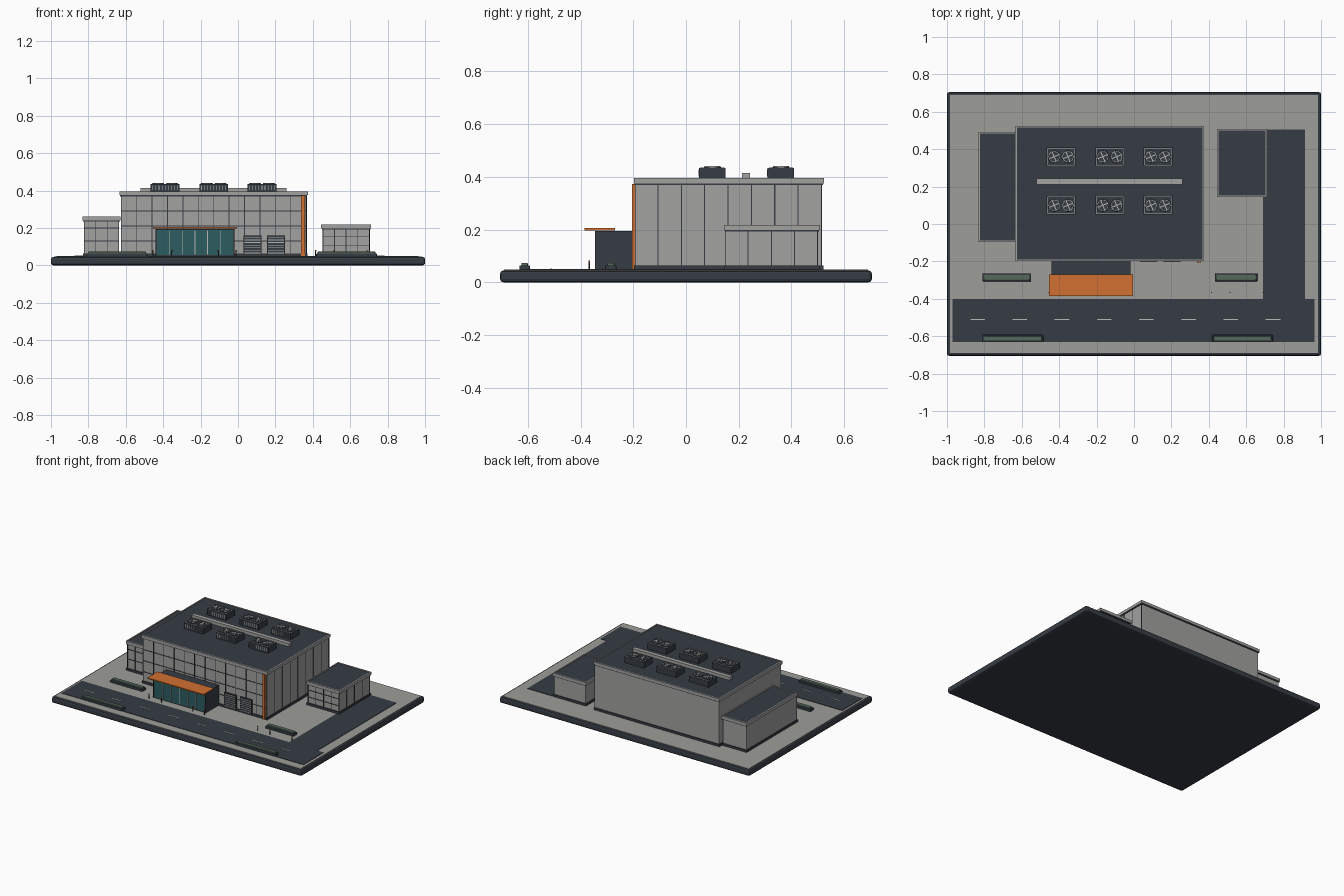
import bpy, bmesh, math
from mathutils import Matrix, Vector

if "Cube" in bpy.data.objects:
    bpy.data.objects.remove(bpy.data.objects["Cube"])


def colour(name, r, g, b):
    m = bpy.data.materials.new(name)
    m.diffuse_color = (r, g, b, 1)
    m.use_nodes = True
    m.node_tree.nodes["Principled BSDF"].inputs["Base Color"].default_value = m.diffuse_color
    return m


DARK = colour("charcoal", 0.037, 0.045, 0.058)
PAVE = colour("paving grey", 0.34, 0.34, 0.32)
WALL = colour("wall grey", 0.36, 0.36, 0.355)
LIGHT = colour("pale metal", 0.5, 0.5, 0.47)
ORANGE = colour("orange", 0.65, 0.16, 0.03)
GLASS = colour("teal glass", 0.025, 0.11, 0.12)
GREEN = colour("hedge green", 0.09, 0.14, 0.105)


def boxes(name, mat, items, bevel=0):
    """One object made of boxes given as (x0, x1, y0, y1, z0, z1)."""
    bm = bmesh.new()
    for x0, x1, y0, y1, z0, z1 in items:
        size = Matrix.Diagonal((x1 - x0, y1 - y0, z1 - z0, 1))
        place = Matrix.Translation(((x0 + x1) / 2, (y0 + y1) / 2, (z0 + z1) / 2))
        bmesh.ops.create_cube(bm, size=1, matrix=place @ size)
    ob = finish(name, mat, bm)
    if bevel:
        mod = ob.modifiers.new("bevel", "BEVEL")
        mod.width, mod.segments = bevel, 2
    return ob


def finish(name, mat, bm):
    me = bpy.data.meshes.new(name)
    bm.to_mesh(me)
    bm.free()
    me.materials.append(mat)
    ob = bpy.data.objects.new(name, me)
    bpy.context.collection.objects.link(ob)
    return ob


def rim(x0, x1, y0, y1, z0, z1, t):
    """Four boxes forming a rectangular frame of thickness t."""
    return [(x0, x1, y0, y0 + t, z0, z1), (x0, x1, y1 - t, y1, z0, z1),
            (x0, x0 + t, y0 + t, y1 - t, z0, z1), (x1 - t, x1, y0 + t, y1 - t, z0, z1)]


# Ground: plinth, paving, road and markings
boxes("base_plinth", DARK, [(-1, 1, -0.705, 0.705, 0, 0.045)], 0.012)
boxes("paving", PAVE, [(-0.985, 0.985, -0.69, 0.69, 0.04, 0.048)])
boxes("road", DARK, [(-0.97, 0.965, -0.63, -0.40, 0.045, 0.051),
                     (0.69, 0.915, -0.40, 0.505, 0.045, 0.051)])
boxes("road_dashes", LIGHT, [(-0.875 + 0.2256 * i, -0.797 + 0.2256 * i, -0.514, -0.508, 0.05, 0.0525)
                             for i in range(8)])


def building(name, x0, x1, y0, y1, top, nx, ny, levels):
    """Walls, dark footing, coping, roof, and seams on the front and right."""
    eave = top - 0.02
    boxes(name + "_walls", WALL, [(x0 + 0.004, x1 - 0.004, y0 + 0.004, y1 - 0.004, 0.045, eave)])
    boxes(name + "_footing", DARK, [(x0 - 0.002, x1 + 0.002, y0 - 0.002, y1 + 0.002, 0.045, 0.064)])
    boxes(name + "_eave_line", DARK, [(x0, x1, y0, y1, eave - 0.006, eave)])
    boxes(name + "_coping", WALL, rim(x0 - 0.003, x1 + 0.003, y0 - 0.003, y1 + 0.003, eave, top, 0.008))
    boxes(name + "_roof", DARK, [(x0 + 0.004, x1 - 0.004, y0 + 0.004, y1 - 0.004, eave, top - 0.004)])
    s = 0.002
    seams = []
    for i in range(nx + 1):
        x = x0 + 0.006 + (x1 - x0 - 0.012) * i / nx
        seams.append((x - s, x + s, y0 + 0.001, y0 + 0.006, 0.05, eave))
    for z in levels:
        seams.append((x0 + 0.004, x1 - 0.004, y0 + 0.001, y0 + 0.006, z - s, z + s))
    for i in range(1, ny + 1):
        y = y0 + (y1 - y0 - 0.006) * i / ny
        seams.append((x1 - 0.006, x1 - 0.001, y - s, y + s, 0.05, eave))
    boxes(name + "_seams", DARK, seams)


building("main_hall", -0.63, 0.37, -0.195, 0.52, 0.395, 12, 8, (0.13, 0.21, 0.29))
building("left_wing", -0.828, -0.632, -0.092, 0.49, 0.26, 3, 0, (0.13, 0.2))
building("right_annex", 0.448, 0.708, 0.148, 0.505, 0.218, 4, 4, (0.105, 0.155))

# Entrance block with glazed front and canopy
boxes("entrance_block", DARK, [(-0.44, -0.02, -0.336, -0.19, 0.048, 0.195)])
boxes("entrance_glass", GLASS, [(-0.434, -0.026, -0.341, -0.33, 0.056, 0.19)])
boxes("entrance_mullions", LIGHT, [(-0.432 + 0.0673 * i - 0.002, -0.432 + 0.0673 * i + 0.002,
                                    -0.345, -0.335, 0.056, 0.19) for i in range(1, 6)])
boxes("entrance_frame", DARK, [(-0.44, -0.434, -0.345, -0.33, 0.05, 0.195),
                               (-0.026, -0.02, -0.345, -0.33, 0.05, 0.195)])
boxes("canopy", ORANGE, [(-0.455, -0.005, -0.385, -0.27, 0.197, 0.205)])

# Orange corner fin
boxes("corner_fin", ORANGE, [(0.338, 0.357, -0.205, -0.19, 0.05, 0.373)])

# Two louvred vents on the front wall
for n, x in enumerate((0.03, 0.155)):
    boxes(f"vent_panel_{n}", DARK, [(x, x + 0.095, -0.2, -0.19, 0.055, 0.16)])
    boxes(f"vent_slats_{n}", LIGHT, [(x + 0.005, x + 0.09, -0.204, -0.199, z - 0.002, z + 0.002)
                                     for z in [0.066 + 0.014 * i for i in range(7)]])

# Roof duct
boxes("roof_duct", WALL, [(-0.52, 0.26, 0.212, 0.242, 0.39, 0.414)])


def fan(bm, cx, cy):
    """Thin ring with four blades."""
    z, n = 0.4415, 20
    def loop(r, h):
        return [bm.verts.new((cx + r * math.cos(a), cy + r * math.sin(a), h))
                for a in [2 * math.pi * i / n for i in range(n)]]
    rings = [loop(0.030, 0.434), loop(0.030, z), loop(0.0275, z), loop(0.0275, 0.434)]
    for a, b in zip(rings, rings[1:]):
        for i in range(n):
            j = (i + 1) % n
            bm.faces.new((a[i], a[j], b[j], b[i]))
    for k in range(4):
        turn = (Matrix.Translation((cx, cy, 0.4395))
                @ Matrix.Rotation(math.pi / 2 * k + 0.4, 4, 'Z')
                @ Matrix.Translation((0.014, 0, 0))
                @ Matrix.Diagonal((0.026, 0.005, 0.002, 1)))
        bmesh.ops.create_cube(bm, size=1, matrix=turn)


# Roof cooling units
body, trim, wells = [], [], []
fans = bmesh.new()
for cx in (-0.39, -0.13, 0.128):
    for cy in (0.10, 0.36):
        x0, x1, y0, y1 = cx - 0.077, cx + 0.077, cy - 0.05, cy + 0.05
        body.append((x0, x1, y0, y1, 0.389, 0.434))
        trim += rim(x0 + 0.004, x1 - 0.004, y0 + 0.004, y1 - 0.004, 0.43, 0.4355, 0.0025)
        for i in range(9):
            x = x0 + 0.012 + i * 0.0163
            trim.append((x - 0.0015, x + 0.0015, y0 - 0.003, y0 + 0.002, 0.402, 0.428))
        for dx in (-0.037, 0.037):
            wells.append(Vector((cx + dx, cy, 0.435)))
            fan(fans, cx + dx, cy)
boxes("cooling_units", DARK, body)
boxes("cooling_trim", LIGHT, trim)
finish("cooling_fans", LIGHT, fans)
bm = bmesh.new()
for p in wells:
    bmesh.ops.create_cone(bm, cap_ends=True, segments=20, radius1=0.034, radius2=0.032,
                          depth=0.008, matrix=Matrix.Translation(p - Vector((0, 0, 0.001))))
finish("fan_housings", DARK, bm)

# Planters with clipped hedges
beds = [(-0.81, -0.55, -0.307, -0.264), (0.433, 0.66, -0.307, -0.264),
        (-0.81, -0.485, -0.632, -0.592), (0.418, 0.742, -0.632, -0.592)]
boxes("planters", DARK, [b + (0.045, 0.064) for b in beds], 0.004)
boxes("hedges", GREEN, [(a + 0.008, b - 0.008, c + 0.008, d - 0.008, 0.06, 0.073)
                        for a, b, c, d in beds], 0.003)

# Bollards with orange caps
posts, caps = bmesh.new(), bmesh.new()
for x in (-0.455, -0.355, -0.105, -0.01, 0.415, 0.513, 0.69):
    for bm, r, z0, z1 in ((posts, 0.003, 0.045, 0.074), (caps, 0.0035, 0.074, 0.082)):
        bmesh.ops.create_cone(bm, cap_ends=True, segments=8, radius1=r, radius2=r, depth=z1 - z0,
                              matrix=Matrix.Translation((x, -0.367, (z0 + z1) / 2)))
finish("bollard_posts", DARK, posts)
finish("bollard_caps", ORANGE, caps)
